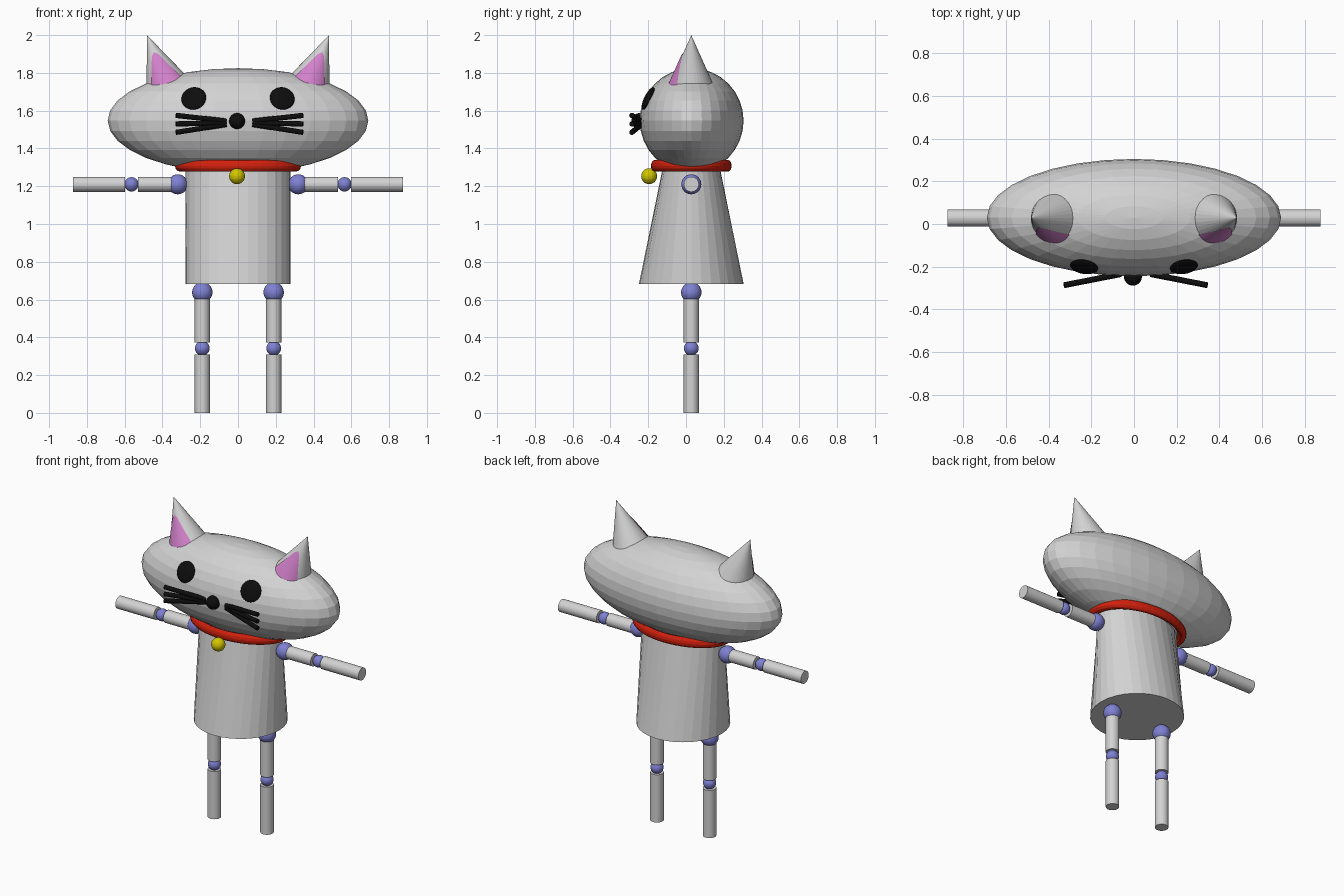
import bpy, bmesh, math
from mathutils import Vector, Matrix

if "Cube" in bpy.data.objects:
    bpy.data.objects.remove(bpy.data.objects["Cube"])


def material(name, rgb):
    m = bpy.data.materials.new(name)
    m.diffuse_color = (*rgb, 1)
    m.use_nodes = True
    m.node_tree.nodes["Principled BSDF"].inputs["Base Color"].default_value = m.diffuse_color
    return m


GREY = material("light grey", (0.65, 0.65, 0.65))
BLUE = material("joint blue", (0.21, 0.22, 0.65))
PINK = material("ear pink", (0.65, 0.22, 0.60))
RED = material("collar red", (0.65, 0.015, 0.004))
YELLOW = material("bell yellow", (0.65, 0.56, 0.0))
BLACK = material("black", (0.004, 0.004, 0.004))
YC = 0.028  # depth of the figure's centre plane


def finish(name, bm, mat):
    bmesh.ops.recalc_face_normals(bm, faces=bm.faces)
    me = bpy.data.meshes.new(name)
    bm.to_mesh(me)
    bm.free()
    me.materials.append(mat)
    ob = bpy.data.objects.new(name, me)
    bpy.context.collection.objects.link(ob)
    return ob


def ellipsoid(name, loc, radii, mat, axis=(0, 0, 1), seg=32, rings=16):
    bm = bmesh.new()
    bmesh.ops.create_uvsphere(bm, u_segments=seg, v_segments=rings, radius=1)
    rot = Vector((0, 0, 1)).rotation_difference(Vector(axis)).to_matrix().to_4x4()
    bm.transform(Matrix.Translation(loc) @ rot @ Matrix.Diagonal((*radii, 1)))
    return finish(name, bm, mat)


def rod(name, a, b, r1, r2, mat, seg=32):
    a, b = Vector(a), Vector(b)
    bm = bmesh.new()
    bmesh.ops.create_cone(bm, cap_ends=True, segments=seg, radius1=r1, radius2=r2,
                          depth=(b - a).length)
    rot = Vector((0, 0, 1)).rotation_difference(b - a).to_matrix().to_4x4()
    bm.transform(Matrix.Translation((a + b) / 2) @ rot)
    return finish(name, bm, mat)


# Head: wide ellipsoid
HEAD, HR = Vector((0, 0.03, 1.547)), Vector((0.69, 0.275, 0.278))
ellipsoid("head", HEAD, HR, GREY)

# Body: round at the bottom, squeezed front to back at the top
body = rod("body", (0, YC, 0.683), (0, YC, 1.36), 0.277, 0.277, GREY)
for v in body.data.vertices:
    if v.co.z > 1:
        v.co.y = YC + (v.co.y - YC) * 0.5

# Collar: flattened ring
bpy.ops.mesh.primitive_torus_add(location=(0, YC, 1.308), major_radius=0.303,
                                 minor_radius=0.031, major_segments=48, minor_segments=12)
collar = bpy.context.object
collar.name = "collar"
collar.scale = (1, 0.64, 1)
collar.data.materials.append(RED)

# Bell and nose
ellipsoid("bell", (-0.005, -0.195, 1.253), (0.042,) * 3, YELLOW)
ellipsoid("nose", (-0.005, -0.247, 1.545), (0.042,) * 3, BLACK)


def ear_patch(name, tip, axis, side):
    # Pink inner ear: a pointed strip lying just above the front of the cone
    out = Vector((side * axis.z, 0, -side * axis.x))
    if out.x * side < 0:
        out = -out
    front = Vector((0, -1, 0))
    bm = bmesh.new()
    rows = []
    for i in range(13):
        f = i / 12
        s = 0.097 + 0.205 * f
        w = math.radians(52) * f ** 0.4
        r = s * math.tan(math.radians(22.3)) + 0.005
        rows.append([bm.verts.new(tip + axis * s + r * (front * math.cos(w * k / 6)
                                                       + out * math.sin(w * k / 6)))
                     for k in range(-6, 7)])
    for p, q in zip(rows, rows[1:]):
        for k in range(12):
            bm.faces.new((p[k], p[k + 1], q[k + 1], q[k]))
    bmesh.ops.remove_doubles(bm, verts=bm.verts, dist=0.0001)
    ob = finish(name, bm, PINK)
    # make the strip face forwards
    if sum(p.normal.y * p.area for p in ob.data.polygons) > 0:
        ob.data.flip_normals()


for side, tag in ((-1, "left"), (1, "right")):
    # Ears: cones leaning outwards with a vertical outer edge
    lean = math.radians(21.9)
    tip = Vector((side * 0.482, YC, 2.0))
    axis = Vector((-side * math.sin(lean), 0, -math.cos(lean)))
    rod(tag + "_ear", tip + axis * 0.3, tip, 0.3 * math.tan(math.radians(22.3)), 0, GREY)
    ear_patch(tag + "_inner_ear", tip, axis, side)

    # Eyes: flattened balls lying on the head surface
    ex, ez = side * 0.234, 1.665
    dx, dz = ex / HR.x, (ez - HEAD.z) / HR.z
    dy = -math.sqrt(1 - dx * dx - dz * dz)
    ellipsoid(tag + "_eye", (ex, HEAD.y + HR.y * dy, ez), (0.066, 0.066, 0.018), BLACK,
              axis=Vector((dx / HR.x, dy / HR.y, dz / HR.z)).normalized())

    # Whiskers: a fan of three rods
    off = 0.008
    for i, (zi, zo) in enumerate(((1.545, 1.575), (1.535, 1.53), (1.527, 1.485))):
        rod(f"{tag}_whisker_{i + 1}", (off + side * 0.07, -0.235, zi),
            (off + side * 0.336, -0.287, zo), 0.014, 0.014, BLACK, seg=12)

    # Arms: ball joints and straight tubes
    z = 1.21
    ellipsoid(tag + "_shoulder", (side * 0.319, YC, z), (0.053,) * 3, BLUE)
    rod(tag + "_upper_arm", (side * 0.30, YC, z), (side * 0.53, YC, z), 0.04, 0.04, GREY)
    ellipsoid(tag + "_elbow", (side * 0.564, YC, z), (0.038,) * 3, BLUE)
    rod(tag + "_forearm", (side * 0.598, YC, z), (side * 0.874, YC, z), 0.04, 0.04, GREY)

    # Legs: ball joints and straight tubes
    x = side * 0.189
    ellipsoid(tag + "_hip", (x, YC, 0.638), (0.054,) * 3, BLUE)
    rod(tag + "_thigh", (x, YC, 0.373), (x, YC, 0.62), 0.04, 0.04, GREY)
    ellipsoid(tag + "_knee", (x, YC, 0.342), (0.039,) * 3, BLUE)
    rod(tag + "_shin", (x, YC, 0), (x, YC, 0.31), 0.04, 0.04, GREY)
